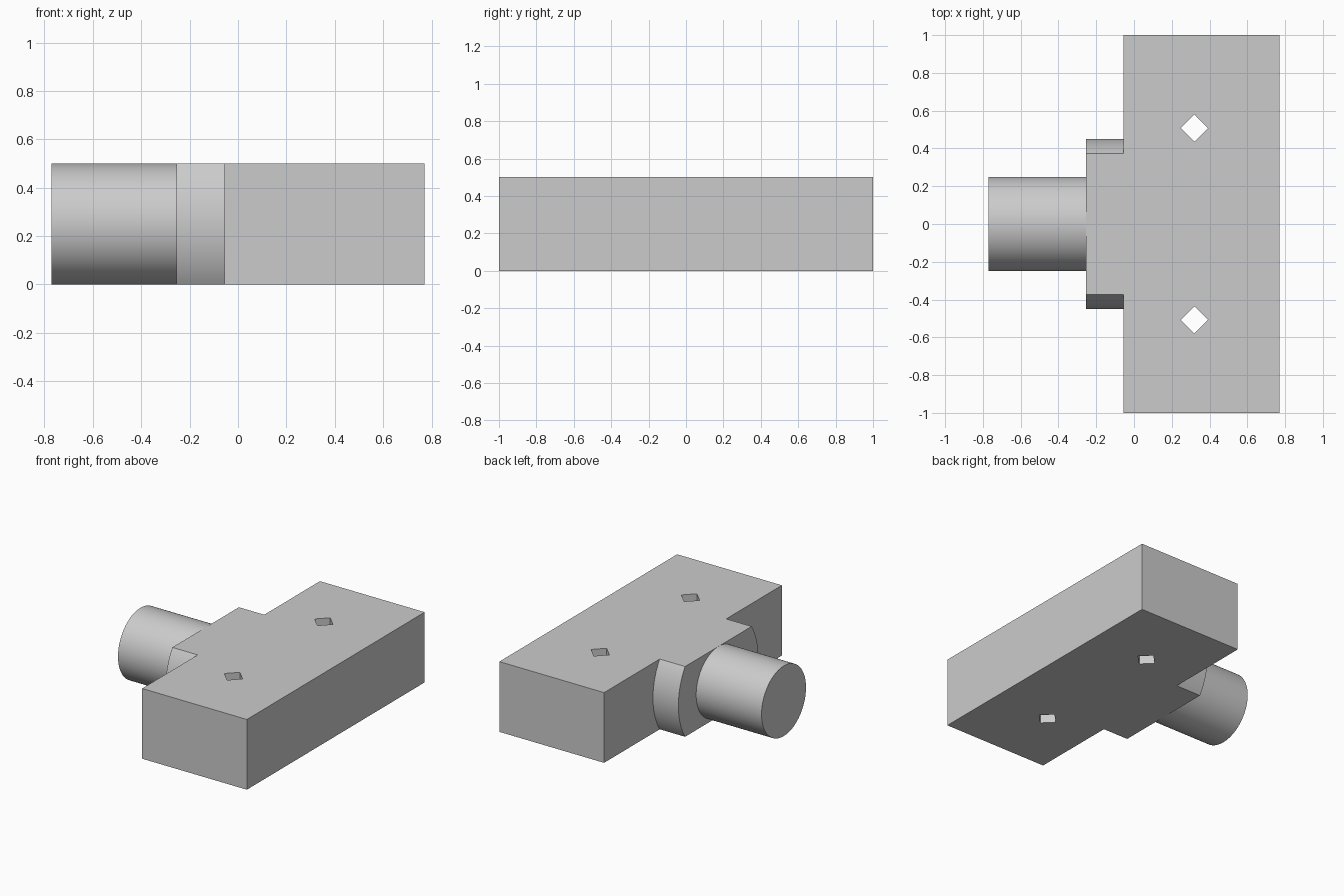
import bpy
import bmesh
from math import pi, sin, cos, asin
from mathutils import Vector

cube = bpy.data.objects.get("Cube")
if cube:
    bpy.data.objects.remove(cube, do_unlink=True)

HEIGHT = 0.5
MID = HEIGHT / 2
X_END, X_COLLAR, X_BLOCK, X_BACK = -0.77, -0.255, -0.055, 0.77

grey = bpy.data.materials.new("plain grey")
grey.use_nodes = True
colour = (0.6, 0.6, 0.6, 1)
grey.diffuse_color = colour
grey.node_tree.nodes["Principled BSDF"].inputs["Base Color"].default_value = colour


def prism(name, profile, offset):
    """Extrude a closed profile of 3D points along an offset."""
    bm = bmesh.new()
    face = bm.faces.new([bm.verts.new(p) for p in profile])
    extruded = bmesh.ops.extrude_face_region(bm, geom=[face], use_keep_orig=True)
    moved = [v for v in extruded["geom"] if isinstance(v, bmesh.types.BMVert)]
    bmesh.ops.translate(bm, verts=moved, vec=Vector(offset))
    bmesh.ops.recalc_face_normals(bm, faces=bm.faces)
    mesh = bpy.data.meshes.new(name)
    bm.to_mesh(mesh)
    bm.free()
    mesh.materials.append(grey)
    obj = bpy.data.objects.new(name, mesh)
    bpy.context.collection.objects.link(obj)
    return obj


def select_only(obj):
    bpy.ops.object.select_all(action="DESELECT")
    obj.select_set(True)
    bpy.context.view_layer.objects.active = obj


def arc(x, radius, start, end, steps):
    """Points on an arc in the YZ plane around the shaft axis."""
    angles = [start + (end - start) * i / steps for i in range(steps + 1)]
    return [(x, radius * cos(a), MID + radius * sin(a)) for a in angles]


# Main block
block = prism("main_block",
              [(X_BLOCK, -1, 0), (X_BACK, -1, 0), (X_BACK, 1, 0), (X_BLOCK, 1, 0)],
              (0, 0, HEIGHT))

# Diamond holes right through the block
for side in (-1, 1):
    cx, cy, r = 0.32, side * 0.508, 0.072
    cutter = prism("hole_cutter",
                   [(cx - r, cy, -0.1), (cx, cy - r, -0.1),
                    (cx + r, cy, -0.1), (cx, cy + r, -0.1)],
                   (0, 0, HEIGHT + 0.2))
    cutter.hide_render = True
    cut = block.modifiers.new("hole", "BOOLEAN")
    cut.operation = "DIFFERENCE"
    cut.solver = "EXACT"
    cut.object = cutter
    select_only(block)
    bpy.ops.object.modifier_apply(modifier=cut.name)
    bpy.data.objects.remove(cutter, do_unlink=True)

# Round collar trimmed flat at top and bottom
R_COLLAR = 0.45
limit = asin(MID / R_COLLAR)
collar = prism("collar",
               arc(X_COLLAR, R_COLLAR, -limit, limit, 24)
               + arc(X_COLLAR, R_COLLAR, pi - limit, pi + limit, 24),
               (X_BLOCK - X_COLLAR, 0, 0))

# Round shaft
shaft = prism("shaft", arc(X_END, MID, 0, 2 * pi, 96)[:-1],
              (X_COLLAR - X_END, 0, 0))

for part in (collar, shaft):
    select_only(part)
    bpy.ops.object.shade_smooth_by_angle(angle=pi / 6)
